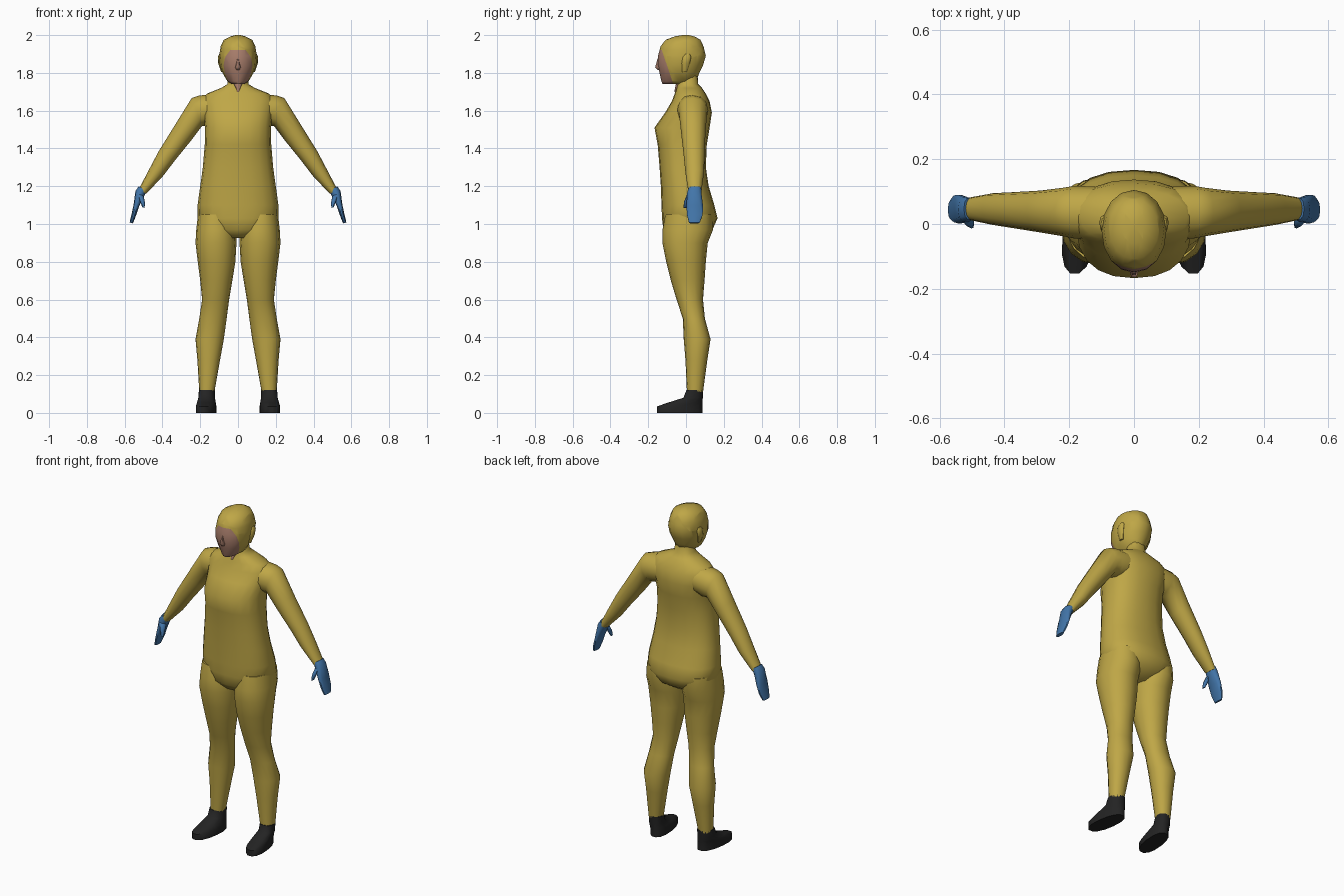
import bpy, bmesh, math
from mathutils import Vector


def material(name, rgb):
    m = bpy.data.materials.new(name)
    m.diffuse_color = (*rgb, 1)
    return m


SUIT = material("yellow suit", (0.52, 0.385, 0.062))
SKIN = material("skin", (0.40, 0.21, 0.15))
GLOVE = material("blue glove", (0.055, 0.18, 0.40))
BOOT = material("black boot", (0.017, 0.017, 0.017))


def loft(name, rings, mat, sides=16, power=2.3, mirror=False, shear=0.0, angle=60):
    """Each ring: (outer x, outer z, inner x, inner z, y front, y back)."""
    bm = bmesh.new()
    loops = []
    for xa, za, xb, zb, y0, y1 in rings:
        c = Vector(((xa + xb) / 2, (y0 + y1) / 2, (za + zb) / 2))
        u = Vector(((xa - xb) / 2, 0, (za - zb) / 2))
        v = Vector((shear * (y1 - y0) / 2, (y1 - y0) / 2, 0))
        loop = []
        for i in range(sides):
            t = 2 * math.pi * i / sides
            k, s = math.cos(t), math.sin(t)
            k = math.copysign(abs(k) ** (2 / power), k)
            s = math.copysign(abs(s) ** (2 / power), s)
            loop.append(bm.verts.new(c + u * k + v * s))
        loops.append(loop)
    for a, b in zip(loops, loops[1:]):
        for i in range(sides):
            j = (i + 1) % sides
            bm.faces.new((a[i], a[j], b[j], b[i]))
    bm.faces.new(loops[0][::-1])
    bm.faces.new(loops[-1])
    bmesh.ops.recalc_face_normals(bm, faces=bm.faces)
    me = bpy.data.meshes.new(name)
    bm.to_mesh(me)
    bm.free()
    me.materials.append(mat)
    smooth(me, angle)
    ob = bpy.data.objects.new(name, me)
    bpy.context.collection.objects.link(ob)
    if mirror:
        ob.modifiers.new("mirror", "MIRROR").use_clip = False
    return ob


def smooth(me, angle):
    for p in me.polygons:
        p.use_smooth = True
    me.set_sharp_from_angle(angle=math.radians(angle))


def level(z, w, y0, y1):
    """Centred horizontal ring."""
    return (w, z, -w, z, y0, y1)


def side_level(z, x0, x1, y0, y1):
    """Horizontal ring of a part on one side."""
    return (x1, z, x0, z, y0, y1)


# Torso with neck
loft("torso", [level(*r) for r in (
    (0.925, 0.06, -0.08, 0.07), (0.97, 0.17, -0.12, 0.14), (1.03, 0.215, -0.127, 0.167),
    (1.10, 0.214, -0.13, 0.15), (1.20, 0.20, -0.133, 0.12), (1.30, 0.186, -0.14, 0.105),
    (1.42, 0.176, -0.15, 0.11), (1.51, 0.175, -0.167, 0.125), (1.59, 0.185, -0.11, 0.137),
    (1.65, 0.195, -0.075, 0.125), (1.69, 0.165, -0.06, 0.105), (1.72, 0.09, -0.05, 0.085),
    (1.74, 0.056, -0.045, 0.065), (1.80, 0.05, -0.04, 0.06))], SUIT, sides=20)

# Legs
loft("legs", [side_level(*r) for r in (
    (1.05, 0.03, 0.212, -0.11, 0.14), (0.97, 0.01, 0.221, -0.124, 0.143),
    (0.90, 0.008, 0.225, -0.125, 0.115), (0.80, 0.014, 0.213, -0.105, 0.105),
    (0.70, 0.03, 0.20, -0.08, 0.098), (0.60, 0.047, 0.19, -0.05, 0.09),
    (0.50, 0.06, 0.205, -0.017, 0.10), (0.39, 0.075, 0.225, -0.012, 0.13),
    (0.28, 0.095, 0.215, -0.003, 0.113), (0.11, 0.125, 0.205, 0.005, 0.09))],
    SUIT, power=2.1, mirror=True)

# Arms
loft("arms", [
    (0.12, 1.69, 0.12, 1.53, -0.05, 0.115), (0.205, 1.68, 0.16, 1.52, -0.045, 0.118),
    (0.245, 1.667, 0.19, 1.52, -0.038, 0.112), (0.33, 1.53, 0.25, 1.44, -0.026, 0.103),
    (0.42, 1.385, 0.335, 1.335, -0.012, 0.098), (0.47, 1.29, 0.40, 1.25, -0.003, 0.095),
    (0.525, 1.185, 0.487, 1.16, 0.012, 0.082)], SUIT, sides=12, power=2.1, mirror=True)

# Gloves and thumbs
loft("gloves", [
    (0.525, 1.20, 0.485, 1.175, 0.012, 0.082), (0.543, 1.175, 0.495, 1.15, 0.005, 0.083),
    (0.553, 1.10, 0.523, 1.095, 0.0, 0.092), (0.564, 1.05, 0.54, 1.045, 0.004, 0.09),
    (0.574, 1.008, 0.556, 1.003, 0.015, 0.073)], GLOVE, sides=10, mirror=True)
loft("thumbs", [
    (0.535, 1.16, 0.50, 1.15, 0.005, 0.045), (0.52, 1.125, 0.493, 1.115, -0.01, 0.022),
    (0.508, 1.09, 0.494, 1.085, -0.014, 0.004)], GLOVE, sides=8, mirror=True)

# Boots
loft("boots", [side_level(*r) for r in (
    (0.0, 0.117, 0.22, -0.155, 0.09), (0.035, 0.117, 0.22, -0.155, 0.09),
    (0.055, 0.119, 0.216, -0.095, 0.09), (0.08, 0.122, 0.21, -0.015, 0.09),
    (0.122, 0.123, 0.207, 0.002, 0.092))], BOOT, sides=14, mirror=True,
    shear=-0.12, angle=50)

# Hooded head
head = loft("head", [level(*r) for r in (
    (1.742, 0.035, -0.125, 0.0), (1.755, 0.056, -0.13, 0.055), (1.80, 0.082, -0.14, 0.07),
    (1.84, 0.096, -0.15, 0.09), (1.89, 0.10, -0.148, 0.105), (1.94, 0.092, -0.135, 0.093),
    (1.975, 0.076, -0.108, 0.077), (1.993, 0.04, -0.06, 0.045),
    (2.0, 0.012, -0.02, 0.015))], SUIT, power=2.05)

# Face opening: cut the hood along its edges and colour the faces inside them
head.data.materials.append(SKIN)
edges = [((0, 0, 1.922), (0, 0, 1)), ((0, -0.128, 1.92), (0, 1, 0.34))]
for s in (-1, 1):
    edges += [((s * 0.078, 0, 1.8), (s, 0, 0)), ((s * 0.062, 0, 1.905), (s * 0.7, 0, 0.7))]
edges = [(Vector(c), Vector(n)) for c, n in edges]
bm = bmesh.new()
bm.from_mesh(head.data)
for c, n in edges:
    bmesh.ops.bisect_plane(bm, geom=bm.verts[:] + bm.edges[:] + bm.faces[:],
                           plane_co=c, plane_no=n, dist=1e-5)
for f in bm.faces:
    mid = f.calc_center_median()
    f.material_index = int(all((mid - c).dot(n) < 0 for c, n in edges))
bm.to_mesh(head.data)
bm.free()
smooth(head.data, 60)

# Nose and ears under the hood
loft("nose", [level(*r) for r in (
    (1.815, 0.008, -0.15, -0.13), (1.83, 0.015, -0.166, -0.12),
    (1.875, 0.005, -0.152, -0.13))], SKIN, sides=6)
loft("ears", [side_level(*r) for r in (
    (1.805, 0.075, 0.09, -0.02, 0.005), (1.85, 0.08, 0.105, -0.025, 0.02),
    (1.885, 0.08, 0.107, -0.02, 0.028), (1.90, 0.085, 0.10, -0.005, 0.02))],
    SUIT, sides=8, mirror=True)

# Bare throat patch at the collar
loft("throat", [level(*r) for r in (
    (1.70, 0.004, -0.062, -0.045), (1.75, 0.026, -0.052, -0.03))], SKIN, sides=8)
